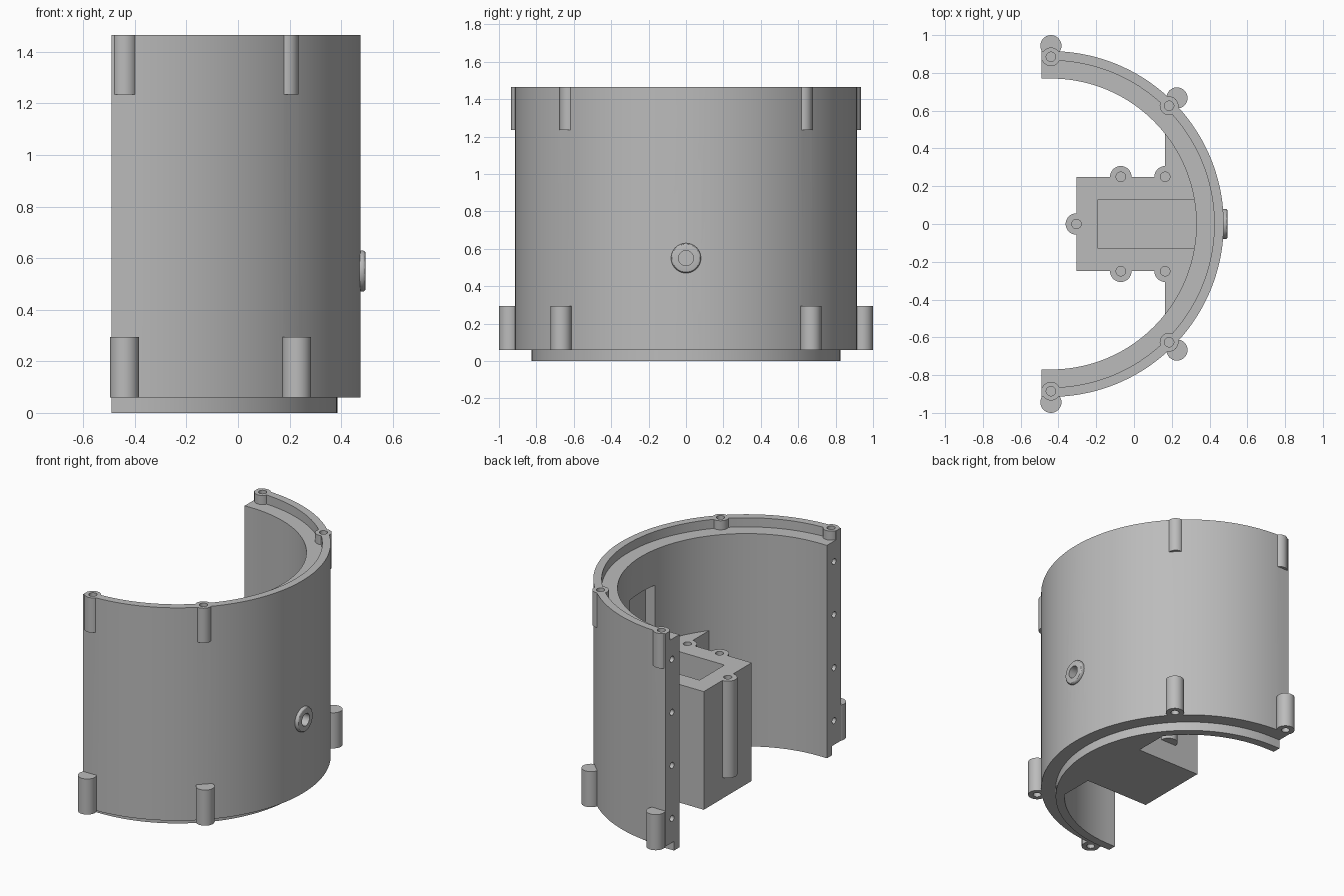
import bpy, bmesh, math
from mathutils import Matrix, Vector

cube = bpy.data.objects.get("Cube")
if cube:
    bpy.data.objects.remove(cube, do_unlink=True)

grey = bpy.data.materials.new("plain_grey")
grey.use_nodes = True
COLOUR = (0.5, 0.5, 0.5, 1)
grey.diffuse_color = COLOUR
grey.node_tree.nodes["Principled BSDF"].inputs["Base Color"].default_value = COLOUR

CX, END = -0.44, -0.49          # axis of the half cylinder, open edge
TOP, LIP = 1.465, 0.06
R_IN, R_OUT = 0.77, 0.915


def make(name, bm):
    bmesh.ops.recalc_face_normals(bm, faces=bm.faces)
    mesh = bpy.data.meshes.new(name)
    bm.to_mesh(mesh)
    bm.free()
    mesh.materials.append(grey)
    obj = bpy.data.objects.new(name, mesh)
    bpy.context.collection.objects.link(obj)
    return obj


def cylinder(name, x, y, z0, z1, r, axis="Z", sides=32):
    """Cylinder from z0 to z1, or along x from z0 to z1 at (y, z) = (x, y)."""
    bm = bmesh.new()
    if axis == "Z":
        m = Matrix.Translation((x, y, (z0 + z1) / 2))
    else:
        m = Matrix.Translation(((z0 + z1) / 2, x, y)) @ Matrix.Rotation(math.pi / 2, 4, "Y")
    bmesh.ops.create_cone(bm, cap_ends=True, segments=sides, radius1=r, radius2=r,
                          depth=z1 - z0, matrix=m)
    return make(name, bm)


def block(name, lo, hi):
    bm = bmesh.new()
    lo, hi = Vector(lo), Vector(hi)
    m = Matrix.Translation((lo + hi) / 2) @ Matrix.Diagonal((hi - lo).to_4d())
    m[3][3] = 1
    bmesh.ops.create_cube(bm, size=1, matrix=m)
    return make(name, bm)


def boolean(target, tool, op, keep=False):
    mod = target.modifiers.new("cut", "BOOLEAN")
    mod.object, mod.operation, mod.solver = tool, op, "EXACT"
    bpy.context.view_layer.objects.active = target
    bpy.ops.object.modifier_apply(modifier=mod.name)
    if not keep:
        bpy.data.objects.remove(tool, do_unlink=True)


def polar(r, angle):
    return CX + r * math.cos(angle), r * math.sin(angle)


# Shell: stepped wall section swept round a half circle with short straight ends
section = [(R_IN, 0), (0.825, 0), (0.825, LIP), (R_OUT, LIP), (R_OUT, TOP),
           (0.865, TOP), (0.865, TOP - LIP), (R_IN, TOP - LIP)]
STEPS = 72
bm = bmesh.new()
rings = [[bm.verts.new((END, -r, z)) for r, z in section]]
for i in range(STEPS + 1):
    a = -math.pi / 2 + math.pi * i / STEPS
    rings.append([bm.verts.new((*polar(r, a), z)) for r, z in section])
rings.append([bm.verts.new((END, r, z)) for r, z in section])
for a, b in zip(rings, rings[1:]):
    for k in range(len(section)):
        n = (k + 1) % len(section)
        bm.faces.new((a[k], a[n], b[n], b[k]))
bm.faces.new(rings[0])
bm.faces.new(rings[-1])
shell = make("shell", bm)

# Screw bosses at the top and bottom of the shell
spots = [s * a for s in (-1, 1) for a in (math.pi / 4, math.pi / 2)]
for a in spots:
    boolean(shell, cylinder("boss", *polar(0.885, a), 1.235, TOP, 0.0495), "UNION")
    boolean(shell, cylinder("boss", *polar(0.944, a), LIP, 0.295, 0.056), "UNION")

# Raised port ring on the outside
ring = cylinder("port_ring", 0, 0.55, 0.44, 0.495, 0.08, "X", 48)
bev = ring.modifiers.new("bevel", "BEVEL")
bev.width, bev.segments = 0.012, 3
bpy.context.view_layer.objects.active = ring
bpy.ops.object.modifier_apply(modifier="bevel")
boolean(shell, ring, "UNION")

# Mount box with wings reaching the inner wall
BOX_X, WING_X, BOX_Y, BOX_TOP = -0.305, 0.165, 0.25, 0.78
reach = 0.8
limit = math.acos((WING_X - CX) / reach)
outline = [(BOX_X, BOX_Y), (BOX_X, -BOX_Y), (WING_X, -BOX_Y)]
outline += [polar(reach, limit * (i / 12 - 1)) for i in range(25)]
outline += [(WING_X, BOX_Y)]
bm = bmesh.new()
base = bm.faces.new([bm.verts.new((x, y, 0)) for x, y in outline])
grown = bmesh.ops.extrude_face_region(bm, geom=[base])
bmesh.ops.translate(bm, vec=(0, 0, BOX_TOP),
                    verts=[v for v in grown["geom"] if isinstance(v, bmesh.types.BMVert)])
box = make("mount_box", bm)

box_spots = [(BOX_X, 0)] + [(x, s * BOX_Y) for x in (-0.07, WING_X) for s in (-1, 1)]
for x, y in box_spots:
    boolean(box, cylinder("boss", x, y, 0.14, BOX_TOP, 0.057), "UNION")

# Pocket in the box that runs up into the wall
pocket = block("pocket_cutter", (-0.19, -0.13, 0.1), (0.385, 0.13, 1.17))
boolean(shell, pocket, "DIFFERENCE", keep=True)
boolean(box, pocket, "DIFFERENCE")

# Screw holes and port hole
HOLE = 0.025
for a in spots:
    boolean(shell, cylinder("hole", *polar(0.885, a), 1.25, 1.6, HOLE), "DIFFERENCE")
    boolean(shell, cylinder("hole", *polar(0.944, a), -0.1, 0.27, HOLE), "DIFFERENCE")
for x, y in box_spots:
    boolean(box, cylinder("hole", x, y, 0.4, 1, HOLE), "DIFFERENCE")
for s in (-1, 1):
    for i in range(4):
        boolean(shell, cylinder("hole", s * 0.845, 0.22 + 0.35 * i, -0.6, -0.3, 0.02, "X"),
                "DIFFERENCE")
boolean(shell, cylinder("hole", 0, 0.55, 0.35, 0.6, 0.04, "X"), "DIFFERENCE")

# Smooth curves, sharp edges
for obj in (shell, box):
    bpy.ops.object.select_all(action="DESELECT")
    obj.select_set(True)
    bpy.context.view_layer.objects.active = obj
    bpy.ops.object.shade_smooth_by_angle(angle=math.radians(30))
